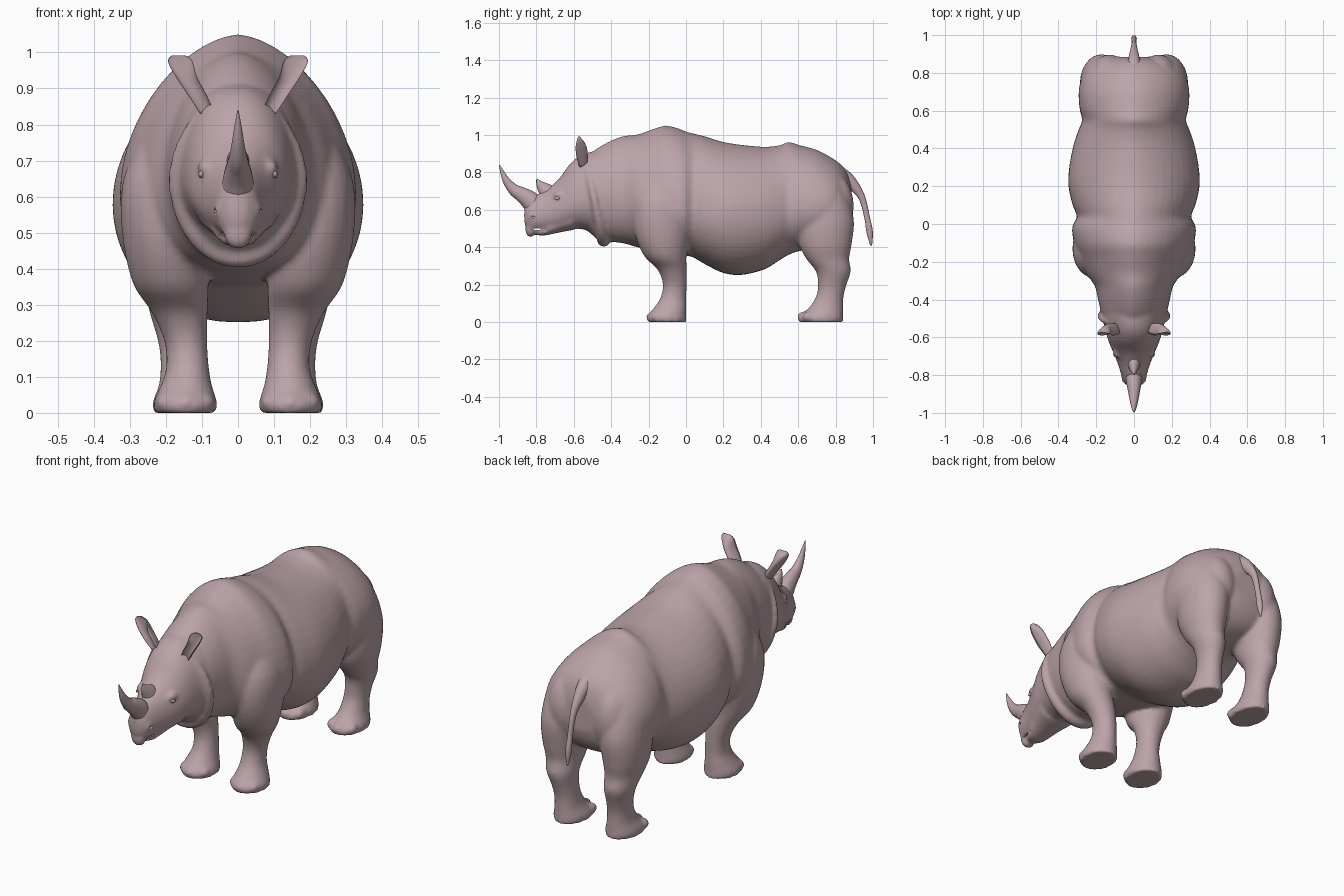
import bpy, bmesh
from math import sin, cos, pi, copysign
from mathutils import Vector, Matrix

cube = bpy.data.objects.get("Cube")
if cube:
    bpy.data.objects.remove(cube)

hide = bpy.data.materials.new("dusty_pink_hide")
hide.use_nodes = True
COLOUR = (0.50, 0.37, 0.40, 1)
hide.diffuse_color = COLOUR
hide.node_tree.nodes["Principled BSDF"].inputs["Base Color"].default_value = COLOUR


# ---- helpers ----
def resample(rows, steps):
    """Smooth the key rows with a Catmull-Rom spline."""
    rows = [Vector(r) for r in rows]
    out = []
    for i in range(len(rows) - 1):
        a, b, c = rows[max(i - 1, 0)], rows[i], rows[i + 1]
        d = rows[min(i + 2, len(rows) - 1)]
        for k in range(steps):
            t = k / steps
            out.append(b + (c - a) * (t / 2)
                       + (a * 2 - b * 5 + c * 4 - d) * (t * t / 2)
                       + (b * 3 - a - c * 3 + d) * (t ** 3 / 2))
    return out + [rows[-1]]


def skin_rings(bm, rings, closed=False):
    """Bridge rings of points into a tube, capped unless it closes on itself."""
    loops = [[bm.verts.new(p) for p in ring] for ring in rings]
    pairs = list(zip(loops, loops[1:]))
    if closed:
        pairs.append((loops[-1], loops[0]))
    for a, b in pairs:
        n = len(a)
        for i in range(n):
            bm.faces.new((a[i], a[(i + 1) % n], b[(i + 1) % n], b[i]))
    if not closed:
        bm.faces.new(loops[0][::-1])
        bm.faces.new(loops[-1])


def angles(n):
    return [2 * pi * i / n for i in range(n)]


def trunk(bm, rows, peak):
    """Loft along y; each row is y, bottom, widest height, top, half width."""
    rings = []
    for y, low, mid, top, w in resample(rows, 6):
        ring = []
        for a in angles(48):
            c, s = cos(a), sin(a)
            x = w * copysign(abs(c) ** (peak if s > 0 else 0.9), c)
            ring.append((x, y, mid + s * (top - mid if s > 0 else mid - low)))
        rings.append(ring)
    skin_rings(bm, rings)


def column(bm, rows, side, cupped=False):
    """Loft upwards; each row is z, centre x, centre y, x radius, y radius."""
    rings = []
    for z, cx, cy, rx, ry in resample(rows, 4):
        ring = []
        for a in angles(24):
            s = sin(a)
            if cupped:
                s = (s if s > 0 else -s * 0.3) * 2 - 1
            ring.append((side * (cx + rx * cos(a)), cy + ry * s, z))
        rings.append(ring)
    skin_rings(bm, rings)


def taper(bm, rows, flat):
    """Curved tube in the middle plane; each row is y, z, radius."""
    pts = resample(rows, 6)
    rings = []
    for i, (y, z, r) in enumerate(pts):
        d = pts[min(i + 1, len(pts) - 1)] - pts[max(i - 1, 0)]
        d = Vector((0, d.x, d.y)).normalized()
        n = Vector((0, -d.z, d.y))
        rings.append([Vector((r * flat * cos(a), y, z)) + n * (r * sin(a))
                      for a in angles(16)])
    skin_rings(bm, rings)


def blob(bm, centre, radii):
    m = Matrix.Translation(centre) @ Matrix.Diagonal((*radii, 1))
    bmesh.ops.create_uvsphere(bm, u_segments=24, v_segments=16, radius=1, matrix=m)


def finish(name, bm):
    bmesh.ops.recalc_face_normals(bm, faces=bm.faces)
    mesh = bpy.data.meshes.new(name)
    bm.to_mesh(mesh)
    bm.free()
    mesh.materials.append(hide)
    mesh.shade_smooth()
    obj = bpy.data.objects.new(name, mesh)
    bpy.context.collection.objects.link(obj)
    return obj


# ---- torso with soft shoulder and hip folds ----
skin = bmesh.new()
trunk(skin, [
    (-.56, .52, .68, .86, .13), (-.48, .45, .68, .925, .17), (-.4, .43, .67, .97, .19),
    (-.33, .42, .65, .995, .207), (-.26, .4, .62, 1.003, .253), (-.18, .385, .6, 1.03, .288),
    (-.11, .37, .6, 1.05, .315), (-.04, .36, .6, 1.035, .328), (0, .355, .6, 1.018, .322),
    (.04, .345, .6, 1.008, .302), (.1, .31, .585, .993, .325), (.2, .262, .58, .963, .347),
    (.3, .252, .58, .947, .343), (.42, .282, .58, .937, .32), (.5, .33, .58, .945, .293),
    (.55, .36, .59, .962, .275), (.61, .38, .61, .945, .288), (.7, .39, .61, .92, .293),
    (.78, .41, .61, .878, .275), (.83, .44, .61, .84, .235), (.865, .49, .61, .79, .17),
    (.885, .55, .63, .72, .08)], 1.2)

# ---- head, lower jaw and lip ----
trunk(skin, [
    (-.865, .53, .57, .62, .022), (-.84, .485, .56, .65, .052), (-.8, .485, .56, .68, .067),
    (-.74, .485, .58, .712, .086), (-.68, .487, .6, .765, .11), (-.62, .497, .63, .845, .135),
    (-.56, .497, .65, .893, .152), (-.48, .475, .67, .915, .17), (-.4, .47, .67, .92, .17)],
    .95)
trunk(skin, [(-.8, .465, .48, .49, .03), (-.76, .462, .485, .51, .055),
             (-.68, .478, .53, .56, .085), (-.6, .493, .55, .6, .112)], 1)
blob(skin, (0, -.832, .497), (.04, .028, .044))

# ---- neck fold: heavy under the throat, fading out above ----
fold = []
for a in angles(64):
    lift = sin(a)
    out = Vector((cos(a), 0, lift))
    z = .67 + .235 * lift
    hub = Vector((.172 * cos(a), -.435 - .22 * (z - .41), z))
    r = .021 - .013 * lift
    hub -= out * max(0, lift) * .025
    fold.append([hub + out * (r * cos(b)) + Vector((0, r * sin(b), 0)) for b in angles(12)])
skin_rings(skin, fold, closed=True)

# ---- legs, toes, buttocks and face bumps on both sides ----
FRONT_LEG = [
    (0, .146, -.1, .085, .103), (.03, .146, -.104, .088, .105), (.08, .143, -.083, .07, .085),
    (.13, .14, -.068, .059, .069), (.2, .145, -.06, .06, .064), (.28, .162, -.074, .078, .078),
    (.36, .187, -.113, .105, .116), (.5, .207, -.13, .115, .15), (.65, .205, -.13, .113, .15),
    (.8, .15, -.12, .1, .11)]
HIND_LEG = [
    (0, .152, .722, .083, .119), (.03, .152, .722, .085, .118), (.08, .153, .75, .066, .09),
    (.14, .155, .77, .06, .073), (.2, .16, .782, .062, .077), (.27, .168, .788, .075, .093),
    (.34, .172, .757, .088, .116), (.42, .175, .745, .105, .142), (.55, .17, .742, .116, .156),
    (.7, .15, .72, .115, .135), (.8, .12, .7, .08, .1)]
for side in (1, -1):
    for leg in (FRONT_LEG, HIND_LEG):
        column(skin, leg, side)
        foot_x, foot_y, foot_r = leg[0][1], leg[0][2], leg[0][4]
        for step in (-1, 0, 1):
            blob(skin, (side * (foot_x + step * .055),
                        foot_y - foot_r + .027 + abs(step) * .028, .028),
                 (.027, .037, .028))
    blob(skin, (side * .13, .79, .62), (.1, .107, .17))
    blob(skin, (side * .092, -.675, .68), (.02, .035, .022))
    blob(skin, (side * .046, -.815, .565), (.022, .03, .028))

body = finish("body_head_and_legs", skin)
remesh = body.modifiers.new("blend", 'REMESH')
remesh.mode = 'VOXEL'
remesh.voxel_size = .01
remesh.use_smooth_shade = True
relax = body.modifiers.new("relax", 'SMOOTH')
relax.factor = .5
relax.iterations = 7

# ---- mouth slit and nostrils ----
cut = bmesh.new()
blob(cut, (0, -.795, .497), (.09, .03, .005))
for side in (1, -1):
    blob(cut, (side * .07, -.82, .56), (.012, .014, .008))
cutter = finish("mouth_and_nostril_cutter", cut)
cutter.hide_render = True
cutter.hide_set(True)
carve = body.modifiers.new("carve", 'BOOLEAN')
carve.operation = 'DIFFERENCE'
carve.object = cutter

# ---- horns and tail ----
for name, rows, flat in (
        ("front_horn", [(-.79, .6, .058), (-.835, .65, .051), (-.88, .682, .04),
                        (-.92, .707, .031), (-.957, .75, .021), (-.98, .795, .012),
                        (-.998, .84, .002)], .82),
        ("rear_horn", [(-.705, .65, .07), (-.745, .697, .046), (-.78, .735, .022),
                       (-.798, .765, .003)], .7),
        ("tail", [(.81, .79, .05), (.875, .75, .036), (.938, .67, .019), (.968, .56, .015),
                  (.982, .48, .017), (.99, .41, .005)], .85)):
    part = bmesh.new()
    taper(part, rows, flat)
    finish(name, part)

# ---- cupped ears and eyes ----
EAR = [(.83, .085, -.55, .02, .02), (.88, .112, -.555, .026, .03), (.93, .142, -.56, .029, .03),
       (.965, .157, -.565, .034, .02), (.982, .162, -.57, .031, .01), (.992, .165, -.573, .018, .005)]
for label, side in (("left", 1), ("right", -1)):
    part = bmesh.new()
    column(part, EAR, side, cupped=True)
    finish(label + "_ear", part)
    part = bmesh.new()
    blob(part, (side * .102, -.688, .662), (.008, .015, .01))
    finish(label + "_eye", part)
